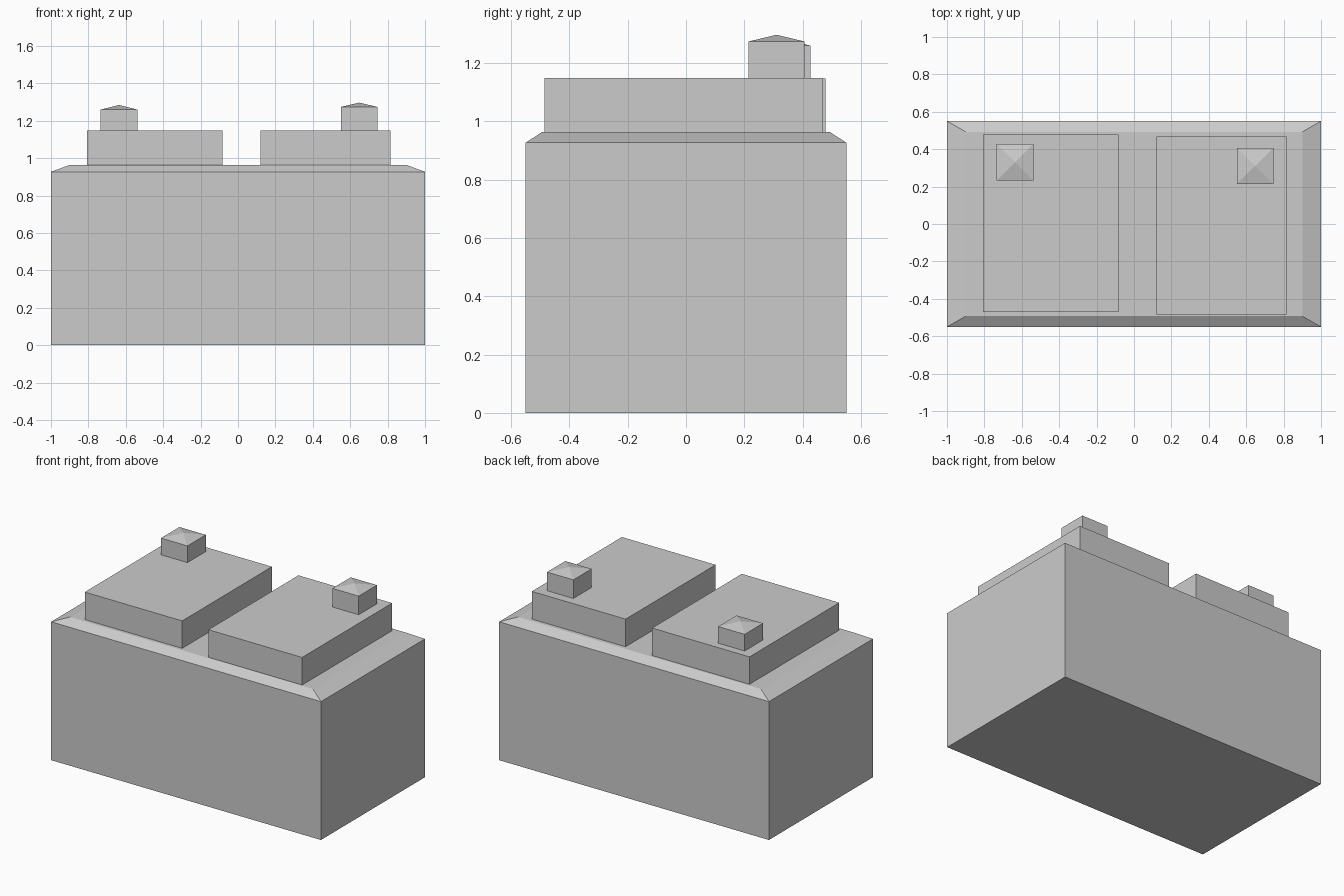
import bpy, bmesh

if "Cube" in bpy.data.objects:
    bpy.data.objects.remove(bpy.data.objects["Cube"])


def block(name, x0, x1, y0, y1, z0, z1, inset=(0, 0), cap=0, peak=False):
    """Box with an optional sloped cap: a bevelled plateau or a pyramid peak."""
    bm = bmesh.new()
    base = bm.faces.new([bm.verts.new(p) for p in
                         ((x0, y0, z0), (x1, y0, z0), (x1, y1, z0), (x0, y1, z0))])

    def raise_face(face, dz):
        new = bmesh.ops.extrude_face_region(bm, geom=[face])["geom"]
        verts = [g for g in new if isinstance(g, bmesh.types.BMVert)]
        bmesh.ops.translate(bm, verts=verts, vec=(0, 0, dz))
        return verts, [g for g in new if isinstance(g, bmesh.types.BMFace)][0]

    # extrusion replaces the source face, so close the bottom again
    corners = list(base.verts)
    verts, top = raise_face(base, z1 - z0)
    if not any(set(f.verts) == set(corners) for f in bm.faces):
        bm.faces.new(corners)
    cx, cy = (x0 + x1) / 2, (y0 + y1) / 2
    if peak:
        apex = bmesh.ops.poke(bm, faces=[top])["verts"][0]
        apex.co.z += cap
    elif cap:
        ring = list(top.verts)
        verts, _ = raise_face(top, cap)
        if any(set(f.verts) == set(ring) for f in bm.faces):
            bm.faces.remove(next(f for f in bm.faces if set(f.verts) == set(ring)))
        for v in verts:
            v.co.x += inset[0] if v.co.x < cx else -inset[0]
            v.co.y += inset[1] if v.co.y < cy else -inset[1]
    bmesh.ops.recalc_face_normals(bm, faces=bm.faces)
    mesh = bpy.data.meshes.new(name)
    bm.to_mesh(mesh)
    bm.free()
    obj = bpy.data.objects.new(name, mesh)
    bpy.context.collection.objects.link(obj)
    return obj


# Main building with a shallow hipped roof
block("main_body", -1, 1, -0.55, 0.55, 0, 0.927, inset=(0.1, 0.057), cap=0.037)

# Two raised roof blocks
block("left_roof_block", -0.806, -0.084, -0.471, 0.479, 0.964, 1.148)
block("right_roof_block", 0.12, 0.815, -0.485, 0.468, 0.964, 1.149)

# Small pyramid-capped turrets
block("left_turret", -0.734, -0.538, 0.233, 0.427, 1.148, 1.26, cap=0.024, peak=True)
block("right_turret", 0.55, 0.745, 0.214, 0.407, 1.149, 1.274, cap=0.023, peak=True)
